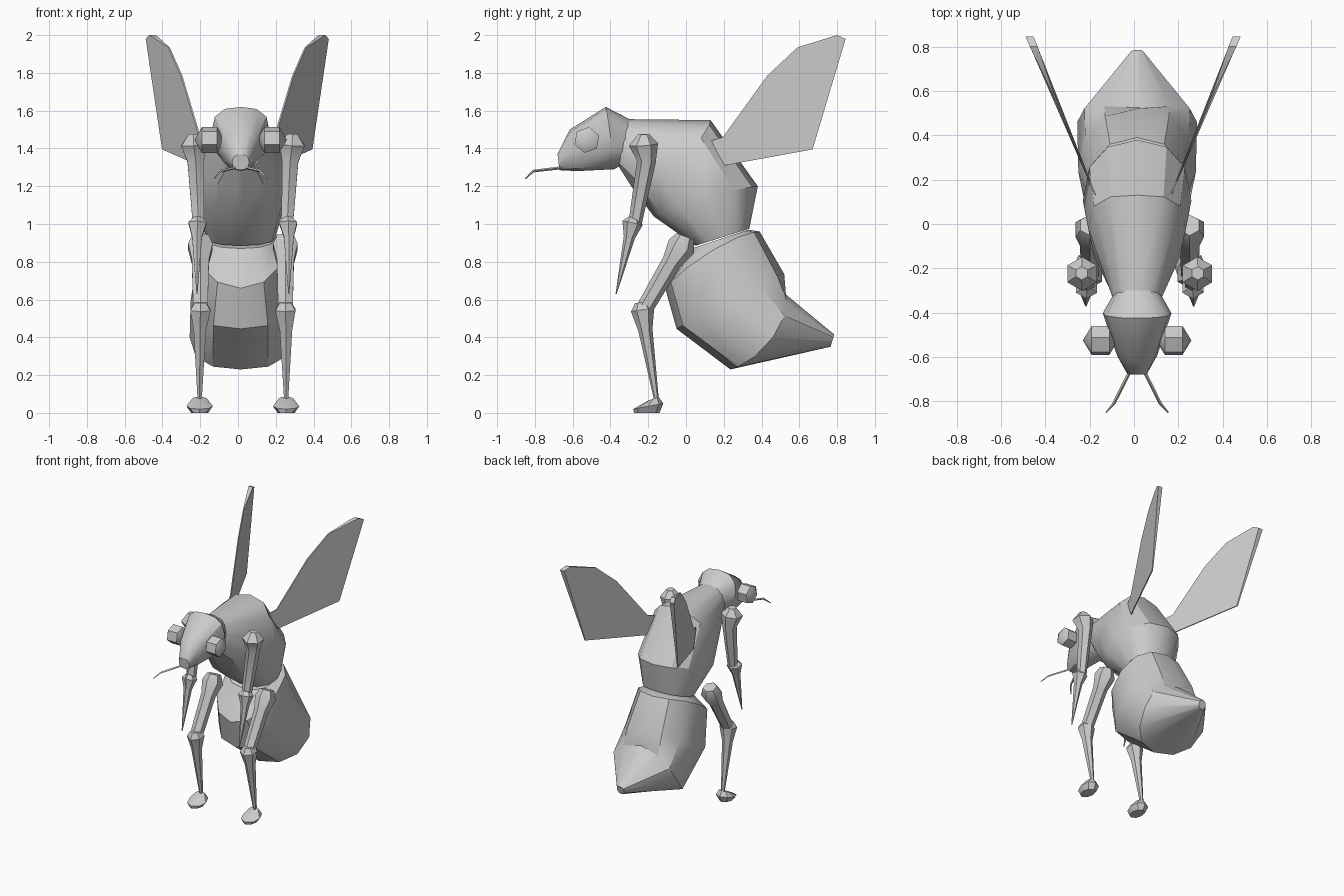
import bpy, bmesh
from math import sin, cos, pi, radians
from mathutils import Vector, Matrix

if "Cube" in bpy.data.objects:
    bpy.data.objects.remove(bpy.data.objects["Cube"])

mat = bpy.data.materials.new("shell_grey")
mat.use_nodes = True
GREY = (0.6, 0.6, 0.6, 1)
mat.diffuse_color = GREY
mat.node_tree.nodes["Principled BSDF"].inputs["Base Color"].default_value = GREY


def finish(name, bm, angle=32):
    bmesh.ops.recalc_face_normals(bm, faces=bm.faces)
    mesh = bpy.data.meshes.new(name)
    bm.to_mesh(mesh)
    bm.free()
    mesh.materials.append(mat)
    ob = bpy.data.objects.new(name, mesh)
    bpy.context.collection.objects.link(ob)
    bpy.ops.object.select_all(action="DESELECT")
    ob.select_set(True)
    bpy.context.view_layer.objects.active = ob
    bpy.ops.object.shade_smooth_by_angle(angle=radians(angle))
    return ob


def skin(name, rings, angle=32):
    """Bridge rings of points into a closed tube."""
    bm = bmesh.new()
    loops = [[bm.verts.new(p) for p in ring] for ring in rings]
    n = len(loops[0])
    for a, b in zip(loops, loops[1:]):
        for i in range(n):
            j = (i + 1) % n
            bm.faces.new((a[i], a[j], b[j], b[i]))
    bm.faces.new(loops[0])
    bm.faces.new(loops[-1])
    return finish(name, bm, angle)


def section(cx, front, back, width, bulge=(0, 0), sides=12, power=0.88):
    """Ring between a front and a back point (y, z); bulge shifts its sides."""
    f, b, g = Vector((cx, *front)), Vector((cx, *back)), Vector((0, *bulge))
    mid, half = (f + b) / 2, (b - f) / 2
    ring = []
    for i in range(sides):
        a = 2 * pi * i / sides
        c, s = (abs(v) ** power * (1 if v > 0 else -1) for v in (cos(a), sin(a)))
        ring.append(mid + half * c + Vector((width * s, 0, 0)) + g * s * s)
    return ring


def limb(name, path, sides=6):
    """Tapered tube along (x, y, z, radius) stations."""
    pts = [Vector(p[:3]) for p in path]
    rings = []
    for i, p in enumerate(pts):
        d = (pts[min(i + 1, len(pts) - 1)] - pts[max(i - 1, 0)]).normalized()
        u = d.cross(Vector((1, 0, 0))).normalized()
        v = d.cross(u)
        rings.append([p + (u * cos(a) + v * sin(a)) * path[i][3]
                      for a in (2 * pi * k / sides for k in range(sides))])
    return skin(name, rings, 40)


BODY, LEG, WING = 0.014, 0.026, -0.004   # centre lines

# Body: head, thorax and abdomen
skin("head", [section(BODY, *r) for r in (
    ((-0.31, 1.33), (-0.30, 1.555), 0.10),
    ((-0.38, 1.29), (-0.425, 1.62), 0.155, (0, 0.03)),
    ((-0.575, 1.28), (-0.615, 1.50), 0.09),
    ((-0.67, 1.285), (-0.68, 1.37), 0.045))])
skin("thorax", [section(BODY, *r) for r in (
    ((-0.36, 1.31), (-0.31, 1.555), 0.11),
    ((-0.29, 1.20), (0.13, 1.55), 0.22, (0.06, -0.02)),
    ((-0.17, 1.04), (0.38, 1.20), 0.245, (0, 0.02)),
    ((0.05, 0.885), (0.335, 0.975), 0.185))])
skin("abdomen", [section(BODY, *r) for r in (
    ((0.03, 0.87), (0.33, 0.97), 0.18),
    ((-0.11, 0.66), (0.39, 0.96), 0.225, (0, 0.05)),
    ((-0.05, 0.445), (0.52, 0.735), 0.265),
    ((0.235, 0.23), (0.525, 0.63), 0.27, (0.08, -0.03)),
    ((0.765, 0.35), (0.785, 0.415), 0.03))])

for side, s in (("left", 1), ("right", -1)):
    # Faceted eye, poles pointing sideways
    bm = bmesh.new()
    bmesh.ops.create_uvsphere(bm, u_segments=6, v_segments=3, radius=0.08)
    bm.transform(Matrix.Translation((BODY + s * 0.165, -0.525, 1.445))
                 @ Matrix.Rotation(radians(20), 4, "X")
                 @ Matrix.Rotation(pi / 2, 4, "Y"))
    finish(side + "_eye", bm, 50)

    # Thin bent feeler at the mouth
    limb(side + "_feeler", [(BODY + s * x, y, z, r) for x, y, z, r in (
        (0.02, -0.64, 1.30, 0.008), (0.105, -0.81, 1.28, 0.007),
        (0.14, -0.85, 1.24, 0.003))], 4)

    # Foreleg: knobbed shoulder, upper part and pointed claw
    limb(side + "_upper_foreleg", [(LEG + s * x, y, z, r) for x, y, z, r in (
        (0.262, -0.222, 1.475, 0.03), (0.26, -0.225, 1.42, 0.077),
        (0.25, -0.21, 1.33, 0.05), (0.235, -0.27, 1.0, 0.035))])
    limb(side + "_lower_foreleg", [(LEG + s * x, y, z, r) for x, y, z, r in (
        (0.24, -0.278, 1.035, 0.025), (0.24, -0.283, 1.005, 0.055),
        (0.243, -0.30, 0.93, 0.03), (0.243, -0.37, 0.63, 0.003))])

    # Hind leg: hip, thigh, shin and foot
    limb(side + "_thigh", [(LEG + s * x, y, z, r) for x, y, z, r in (
        (0.225, -0.005, 0.935, 0.05), (0.225, -0.025, 0.88, 0.075),
        (0.225, -0.075, 0.80, 0.052), (0.225, -0.215, 0.56, 0.045))])
    limb(side + "_shin", [(LEG + s * x, y, z, r) for x, y, z, r in (
        (0.225, -0.235, 0.585, 0.035), (0.225, -0.23, 0.545, 0.062),
        (0.228, -0.215, 0.44, 0.038), (0.229, -0.155, 0.06, 0.012))])
    skin(side + "_foot", [section(LEG + s * 0.229, *r, (0, 0), 8, 1) for r in (
        ((-0.275, 0.0), (-0.14, 0.0), 0.045),
        ((-0.28, 0.02), (-0.12, 0.05), 0.07),
        ((-0.20, 0.065), (-0.145, 0.085), 0.04))])

    # Wing: flat blade flaring outward, slightly thicker at the tip
    outline = ((0.13, 1.44), (0.205, 1.31), (0.67, 1.395), (0.845, 1.98),
               (0.80, 2.0), (0.59, 1.935), (0.43, 1.785), (0.195, 1.46))
    blade = []
    for face in (-1, 1):
        blade.append([(WING + s * (0.17 + (y - 0.13) * 0.415)
                       + face * (0.018 if z > 1.95 else 0.004), y, z)
                      for y, z in outline])
    skin(side + "_wing", blade)
